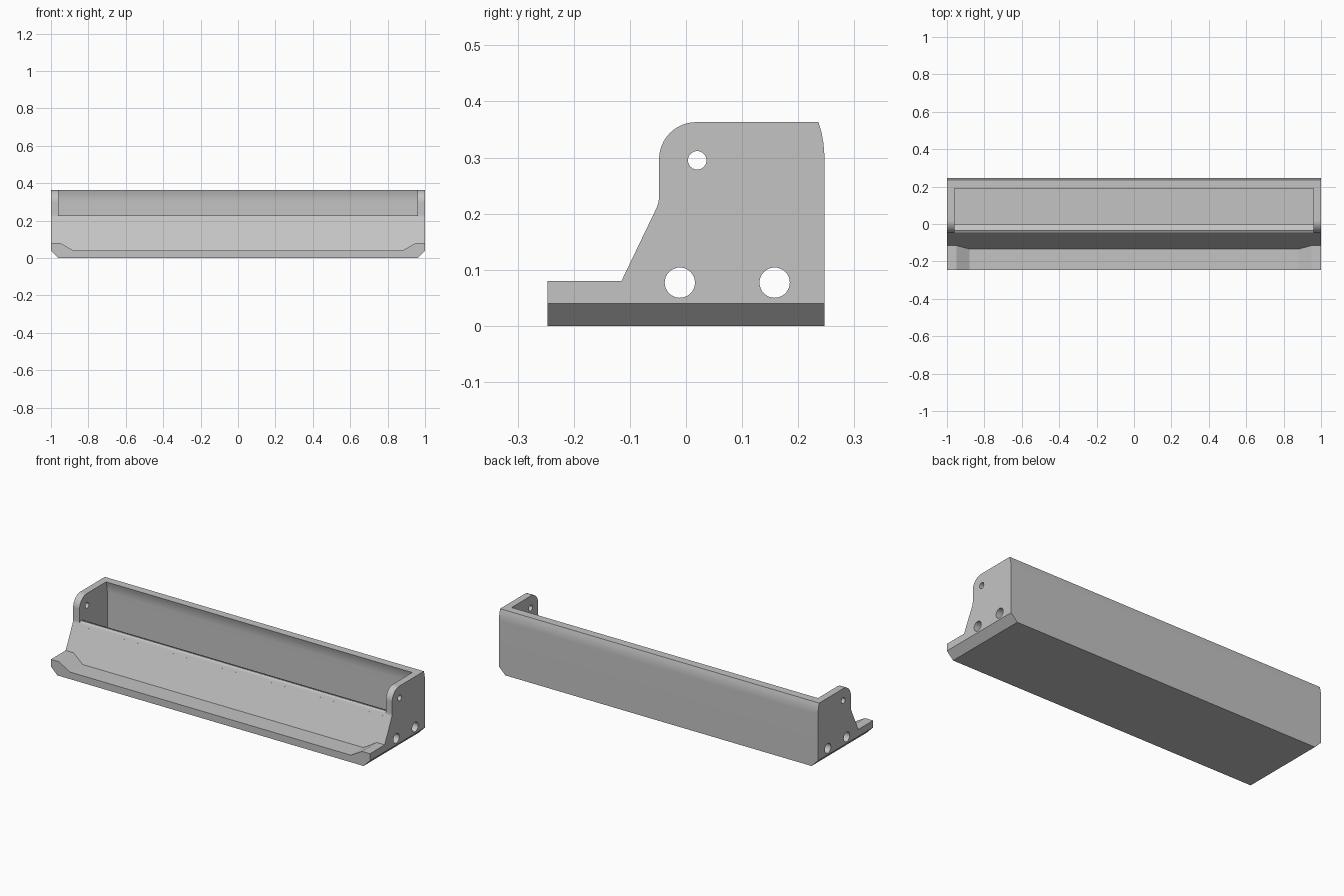
import bpy, bmesh, math
from mathutils import Vector

if "Cube" in bpy.data.objects:
    bpy.data.objects.remove(bpy.data.objects["Cube"])

RUN = 0.065 / 0.135          # lean of the sloping front wall


def slope_y(z):
    return -0.115 + (z - 0.08) * RUN


def arc(cy, cz, r, start, end, n=12):
    angles = [math.radians(start + (end - start) * i / n) for i in range(n + 1)]
    return [(cy + r * math.cos(a), cz + r * math.sin(a)) for a in angles]


def prism(name, loop_a, loop_b):
    """Closed solid between two matching loops."""
    bm = bmesh.new()
    a = [bm.verts.new(v) for v in loop_a]
    b = [bm.verts.new(v) for v in loop_b]
    bm.faces.new(a)
    bm.faces.new(b[::-1])
    for i in range(len(a)):
        j = (i + 1) % len(a)
        bm.faces.new((a[j], a[i], b[i], b[j]))
    bmesh.ops.recalc_face_normals(bm, faces=bm.faces)
    mesh = bpy.data.meshes.new(name)
    bm.to_mesh(mesh)
    bm.free()
    obj = bpy.data.objects.new(name, mesh)
    bpy.context.collection.objects.link(obj)
    return obj


def across(name, profile, half):
    return prism(name, [(-half, y, z) for y, z in profile],
                 [(half, y, z) for y, z in profile])


def cut(target, cutter):
    cutter.hide_render = True
    bpy.context.view_layer.objects.active = target
    mod = target.modifiers.new("cut", 'BOOLEAN')
    mod.operation = 'DIFFERENCE'
    mod.solver = 'EXACT'
    mod.object = cutter
    bpy.ops.object.modifier_apply(modifier=mod.name)
    bpy.data.objects.remove(cutter)


# Outer side profile, extruded along the whole length
back_curve = [(0.247, 0.30), (0.245, 0.325), (0.2415, 0.345), (0.236, 0.363)]
outline = [(-0.247, 0), (0.247, 0)] + back_curve
outline += arc(0.018, 0.297, 0.066, 90, 180)
outline += [(-0.048, 0.23), (-0.049, 0.22), (-0.0525, 0.21)]
outline += [(slope_y(0.08), 0.08), (-0.247, 0.08)]
body = across("tray_body", outline, 1.0)

# Open trough with a rounded front lip and a bowed back wall
lip = [(slope_y(0.207), 0.207), (-0.051, 0.217), (-0.045, 0.225),
       (-0.036, 0.23), (-0.026, 0.229), (0, 0.2165)]
floor_front = (-(0.2165 - 0.04) * RUN, 0.04)
inner_back = [(y - 0.046, z) for y, z in back_curve]
trough = [(-0.1, 0.207)] + lip + [floor_front, (0.201, 0.04)]
trough += inner_back + [(0.19, 0.4), (-0.1, 0.4)]
cut(body, across("trough_cutter", trough, 0.96))

# Lowered front ledge with ramps at both ends
ledge = [(-0.88, 0.04), (0.88, 0.04), (0.95, 0.08),
         (0.95, 0.1), (-0.95, 0.1), (-0.95, 0.08)]
cut(body, prism("ledge_cutter", [(x, -0.3, z) for x, z in ledge],
                [(x, slope_y(z), z) for x, z in ledge]))

# Bevelled bottom edges at both ends
for s in (-1, 1):
    wedge = [(0.95, -0.01), (1.01, -0.01), (1.01, 0.05)]
    cut(body, prism("bevel_cutter", [(s * x, -0.4, z) for x, z in wedge],
                    [(s * x, 0.4, z) for x, z in wedge]))

# Mounting holes through both end plates
for y, z, r in ((-0.011, 0.077, 0.027), (0.158, 0.077, 0.027), (0.02, 0.295, 0.0165)):
    cut(body, across("hole_cutter", arc(y, z, r, 0, 360, 32)[:-1], 1.1))

# Single grey finish
grey = bpy.data.materials.new("light_grey")
grey.use_nodes = True
colour = (0.55, 0.55, 0.55, 1)
grey.diffuse_color = colour
grey.node_tree.nodes["Principled BSDF"].inputs["Base Color"].default_value = colour
body.data.materials.clear()
body.data.materials.append(grey)

# Smooth curved faces, crisp corners
bpy.ops.object.select_all(action='DESELECT')
body.select_set(True)
bpy.context.view_layer.objects.active = body
bpy.ops.object.shade_smooth_by_angle(angle=math.radians(22))
weighted = body.modifiers.new("even_shading", 'WEIGHTED_NORMAL')
weighted.keep_sharp = True
